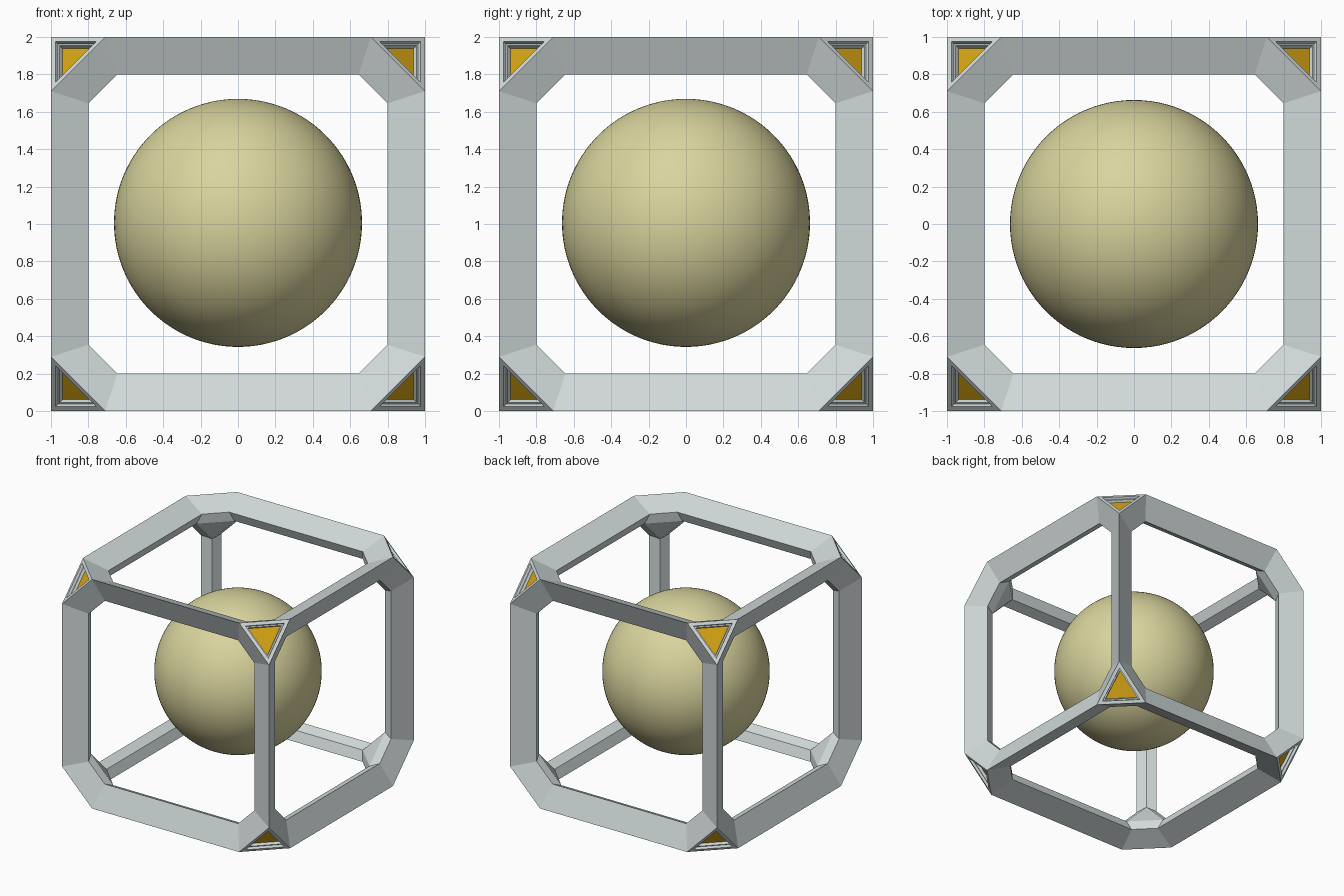
import bpy, bmesh, itertools
from mathutils import Vector

if "Cube" in bpy.data.objects:
    bpy.data.objects.remove(bpy.data.objects["Cube"])


def material(name, col):
    m = bpy.data.materials.new(name)
    m.diffuse_color = (*col, 1)
    m.use_nodes = True
    m.node_tree.nodes["Principled BSDF"].inputs["Base Color"].default_value = m.diffuse_color
    return m


grey = material("pale grey", (0.64, 0.70, 0.70))
gold = material("gold", (0.68, 0.37, 0.008))
cream = material("pale khaki", (0.70, 0.66, 0.34))

CUT = 0.71                 # where each corner is truncated
RING, RING_CUT = 0.80, 0.645   # opening of each side
DEPTH = 0.918              # how far the opening edge lies below the side
INNER, INNER_CUT = 0.835, 0.62  # inner ridge of each beam
CENTRE = Vector((0, 0, 1))

bm = bmesh.new()
cache = {}


def vert(s, values):
    """Vertex in corner s (signs) at the given absolute coordinates."""
    p = Vector([a * b for a, b in zip(s, values)]) + CENTRE
    key = tuple(round(c, 5) for c in p)
    if key not in cache:
        cache[key] = bm.verts.new(p)
    return cache[key]


def outer(s, k):
    return vert(s, [CUT if i == k else 1 for i in range(3)])


def inner(s, k):
    return vert(s, [INNER_CUT if i == k else INNER for i in range(3)])


def ring(s, n, k):
    return vert(s, [DEPTH if i == n else RING_CUT if i == k else RING
                    for i in range(3)])


def tri_level(s, scale, depth):
    """Corner triangle scaled about its middle and sunk along its normal."""
    c = (2 + CUT) / 3
    return [vert(s, [c + ((CUT if i == k else 1) - c) * scale - depth / 3 ** 0.5
                     for i in range(3)]) for k in range(3)]


# corner joints with stepped triangular recess
for s in itertools.product((-1, 1), repeat=3):
    for n in range(3):
        k, m = (n + 1) % 3, (n + 2) % 3
        bm.faces.new((outer(s, k), outer(s, m), ring(s, n, m), ring(s, n, k)))
        bm.faces.new((ring(s, n, k), ring(s, n, m), inner(s, m), inner(s, k)))
    bm.faces.new([inner(s, k) for k in range(3)])
    levels = [tri_level(s, *v) for v in
              ((1, 0), (0.76, 0), (0.75, 0.022), (0.66, 0.022), (0.64, 0.045))]
    for a, b in zip(levels, levels[1:]):
        for i in range(3):
            j = (i + 1) % 3
            bm.faces.new((a[i], a[j], b[j], b[i]))
    bm.faces.new(levels[-1]).material_index = 1   # gold inlay

# twelve beams
for k in range(3):
    m, n = (k + 1) % 3, (k + 2) % 3
    for sm, sn in itertools.product((-1, 1), repeat=2):
        ends = []
        for sk in (-1, 1):
            s = [0, 0, 0]
            s[k], s[m], s[n] = sk, sm, sn
            ends.append((outer(s, k), ring(s, n, k), inner(s, k), ring(s, m, k)))
        a, b = ends
        for i in range(4):
            j = (i + 1) % 4
            bm.faces.new((a[i], a[j], b[j], b[i]))

bmesh.ops.recalc_face_normals(bm, faces=bm.faces)
mesh = bpy.data.meshes.new("cube_frame")
bm.to_mesh(mesh)
bm.free()
mesh.materials.append(grey)
mesh.materials.append(gold)
bpy.context.collection.objects.link(bpy.data.objects.new("cube_frame", mesh))

# floating ball in the middle
bpy.ops.mesh.primitive_uv_sphere_add(segments=96, ring_count=72, radius=0.663,
                                     location=(0, 0, 1.006))
ball = bpy.context.object
ball.name = "centre_ball"
ball.data.materials.append(cream)
bpy.ops.object.shade_smooth()
